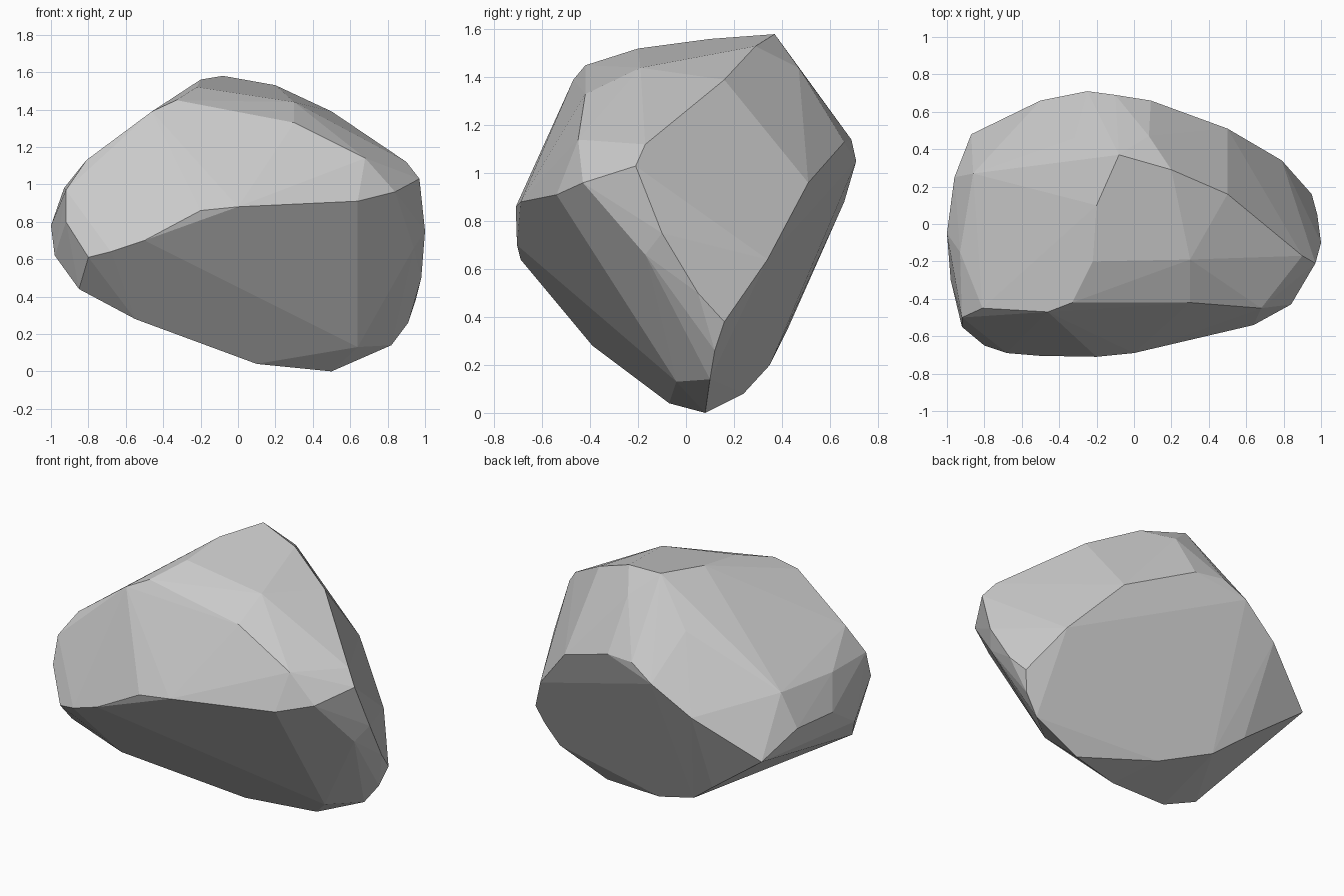
import bpy, bmesh

# Corners of the boulder, grouped by ridge
front_lip = [(-.80, -.65, .61), (-.68, -.69, .64), (-.50, -.705, .70), (-.20, -.71, .86),
             (0, -.69, .88), (.64, -.54, .91), (.84, -.43, .96)]
front_brow = [(-.92, -.50, .97), (-.92, -.55, .80), (-.81, -.45, 1.13), (-.46, -.47, 1.39),
              (-.33, -.42, 1.45), (.30, -.42, 1.33), (.68, -.45, 1.14)]
crown = [(-.22, -.20, 1.52), (-.20, .10, 1.56), (-.08, .37, 1.58), (.20, .29, 1.53),
         (.50, .16, 1.39), (.90, -.17, 1.12), (.30, -.19, 1.44)]
right_end = [(.97, -.21, 1.03), (1, -.10, .75), (.98, .05, .50), (.95, .16, .38),
             (.91, .12, .26), (.82, .10, .14), (.94, -.17, .66)]
back_ridge = [(.79, .34, .64), (.50, .51, .96), (.09, .66, 1.13), (-.10, .69, 1.14),
              (-.25, .71, 1.05), (-.50, .66, .88), (-.87, .48, .63)]
back_shoulder = [(.08, .47, 1.44), (-.32, .46, 1.31), (-.86, .27, .99)]
left_end = [(-1, -.05, .78), (-.98, -.30, .62), (-.93, -.15, .98), (-.96, .25, .78)]
underside = [(-.85, -.46, .44), (-.55, -.39, .28), (.10, -.07, .04), (.50, .08, 0),
             (.64, -.04, .13), (.02, .24, .08), (-.30, .35, .20), (-.48, .42, .34)]

# Faceted boulder: convex skin over the corners, near-flat triangles merged
bm = bmesh.new()
for p in (front_lip + front_brow + crown + right_end + back_ridge
          + back_shoulder + left_end + underside):
    bm.verts.new(p)
bmesh.ops.convex_hull(bm, input=bm.verts)
loose = [v for v in bm.verts if not v.link_faces]
bmesh.ops.delete(bm, geom=loose, context='VERTS')
bmesh.ops.dissolve_limit(bm, angle_limit=0.04, verts=bm.verts, edges=bm.edges)
bmesh.ops.recalc_face_normals(bm, faces=bm.faces)

mesh = bpy.data.meshes.new("boulder")
bm.to_mesh(mesh)
bm.free()
boulder = bpy.data.objects.new("boulder", mesh)
bpy.context.collection.objects.link(boulder)
